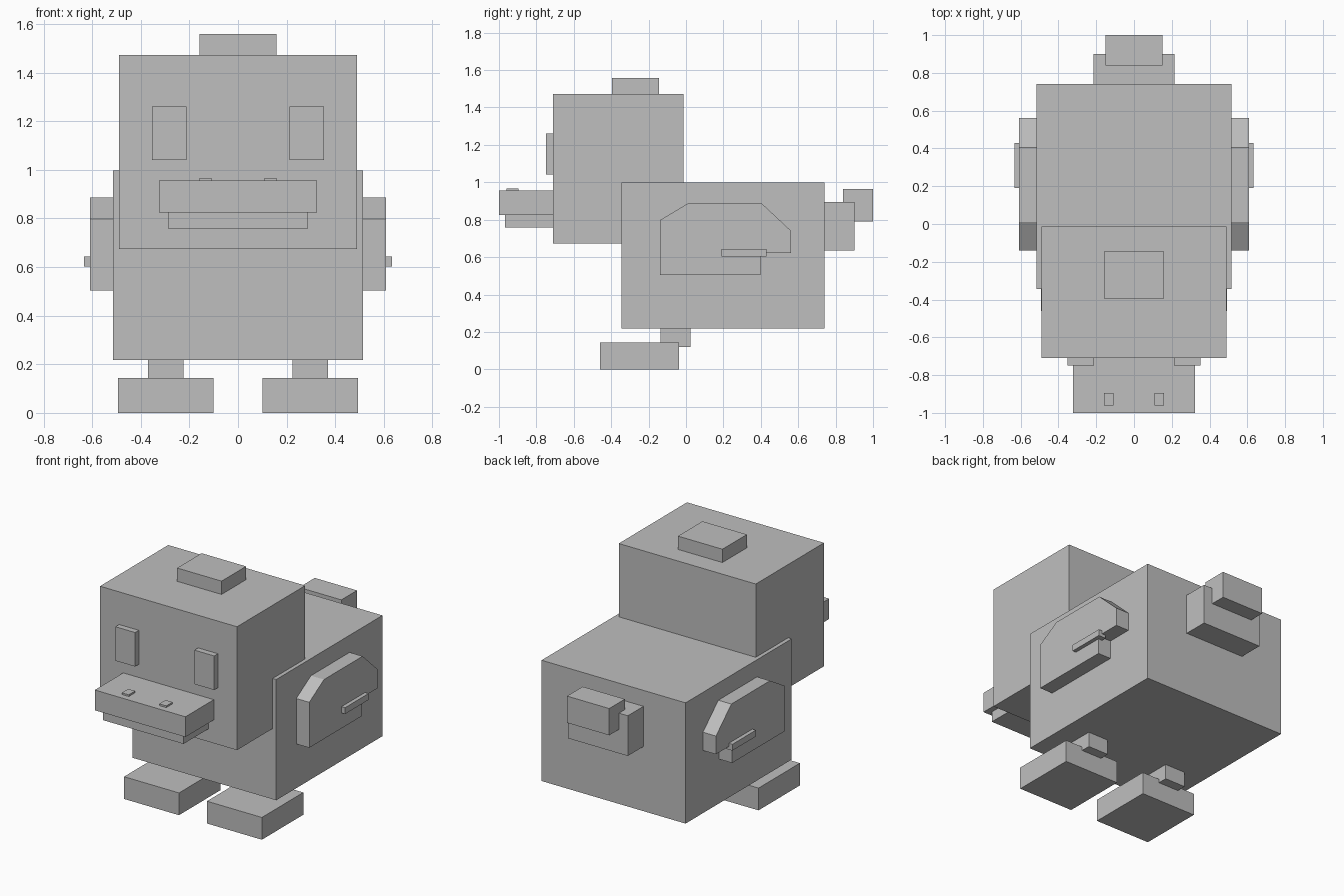
import bpy
import bmesh

if "Cube" in bpy.data.objects:
    bpy.data.objects.remove(bpy.data.objects["Cube"], do_unlink=True)

GREY = (0.52, 0.52, 0.52, 1.0)
grey = bpy.data.materials.new("plain grey")
grey.use_nodes = True
grey.diffuse_color = GREY
grey.node_tree.nodes["Principled BSDF"].inputs["Base Color"].default_value = GREY


def prism(name, profile, x0, x1):
    """Extrude a (y, z) outline along x from x0 to x1."""
    bm = bmesh.new()
    base = bm.faces.new([bm.verts.new((x0, y, z)) for y, z in profile])
    grown = bmesh.ops.extrude_face_region(bm, geom=[base])["geom"]
    moved = [v for v in grown if isinstance(v, bmesh.types.BMVert)]
    bmesh.ops.translate(bm, verts=moved, vec=(x1 - x0, 0, 0))
    bmesh.ops.recalc_face_normals(bm, faces=bm.faces)
    mesh = bpy.data.meshes.new(name)
    bm.to_mesh(mesh)
    bm.free()
    mesh.materials.append(grey)
    obj = bpy.data.objects.new(name, mesh)
    bpy.context.collection.objects.link(obj)
    return obj


def box(name, x, y, z):
    """Box from ranges in x, y and z."""
    outline = [(y[0], z[0]), (y[1], z[0]), (y[1], z[1]), (y[0], z[1])]
    return prism(name, outline, x[0], x[1])


def centred(name, half, y, z):
    return box(name, (-half, half), y, z)


# Body and head
centred("body", 0.515, (-0.345, 0.74), (0.217, 0.998))
centred("head", 0.49, (-0.71, -0.013), (0.674, 1.472))
centred("head_tuft", 0.159, (-0.395, -0.145), (1.45, 1.558))

# Beak
centred("upper_beak", 0.324, (-1.0, -0.70), (0.825, 0.956))
centred("lower_beak", 0.287, (-0.967, -0.70), (0.758, 0.83))

# Tail
centred("tail_base", 0.214, (0.73, 0.9), (0.635, 0.895))
centred("tail_tip", 0.151, (0.84, 1.0), (0.79, 0.963))

# Paired parts
wing_outline = [(-0.14, 0.503), (-0.14, 0.797), (0.01, 0.887), (0.405, 0.887),
                (0.562, 0.74), (0.562, 0.622), (0.397, 0.622), (0.397, 0.503)]
for side, s in (("left", 1), ("right", -1)):
    def pair(part, x, y, z):
        box(side + "_" + part, (s * x[0], s * x[1]), y, z)

    pair("eye", (0.212, 0.353), (-0.748, -0.70), (1.041, 1.261))
    pair("nostril", (0.109, 0.159), (-0.96, -0.895), (0.95, 0.967))
    prism(side + "_wing", wing_outline, s * 0.505, s * 0.608)
    pair("wing_bar", (0.58, 0.633), (0.19, 0.43), (0.602, 0.643))
    pair("leg", (0.224, 0.37), (-0.135, 0.025), (0.12, 0.23))
    pair("foot", (0.1, 0.493), (-0.46, -0.037), (0.0, 0.144))
